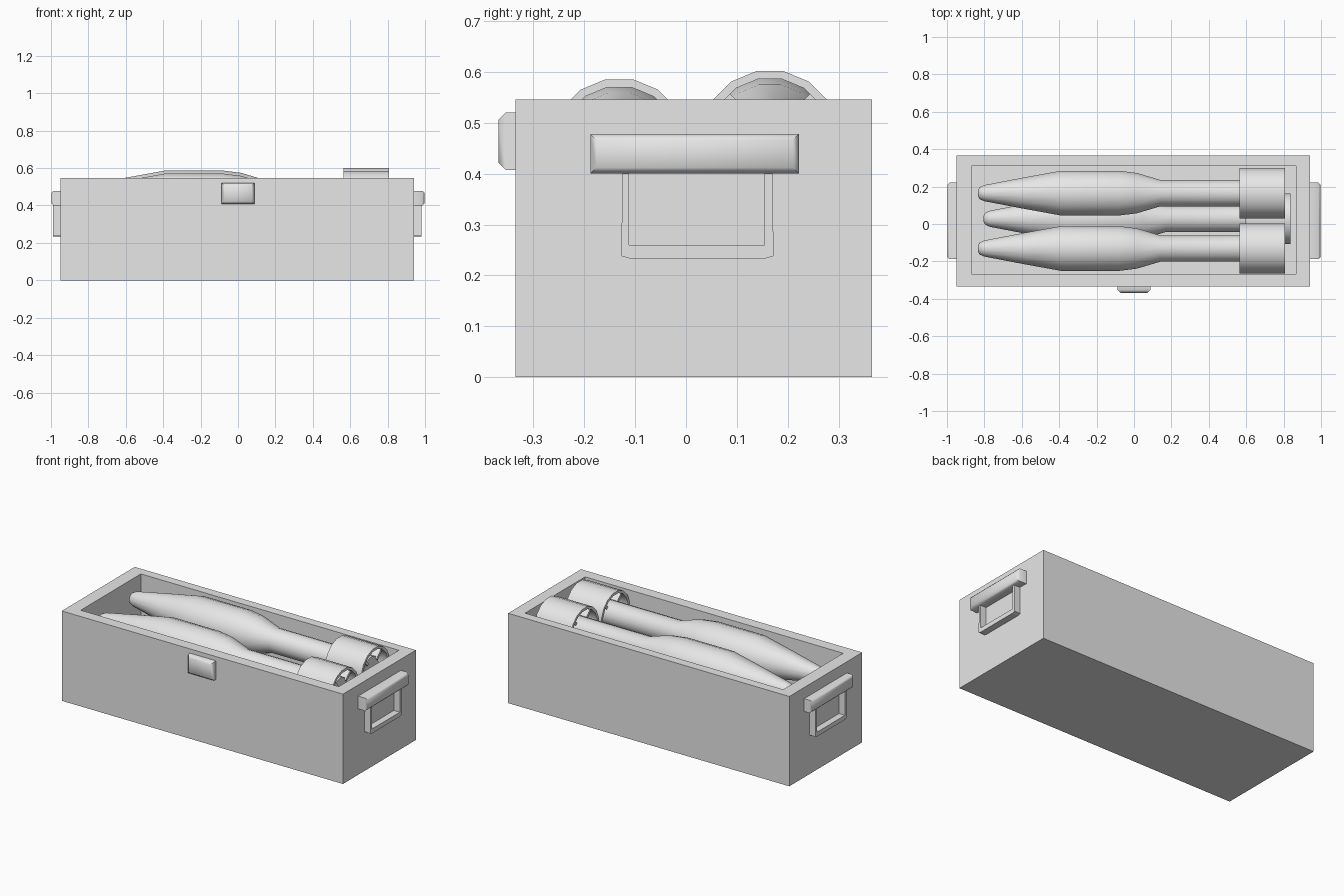
import bpy, bmesh, math
from mathutils import Matrix, Vector

cube = bpy.data.objects.get("Cube")
if cube:
    bpy.data.objects.remove(cube, do_unlink=True)

grey = bpy.data.materials.new("plain_grey")
grey.use_nodes = True
grey.diffuse_color = (0.8, 0.8, 0.8, 1)
grey.node_tree.nodes["Principled BSDF"].inputs["Base Color"].default_value = (0.8, 0.8, 0.8, 1)


def finish(bm, name, angle=None):
    """Turn a bmesh into a named object, smooth below the given angle."""
    bmesh.ops.recalc_face_normals(bm, faces=bm.faces)
    mesh = bpy.data.meshes.new(name)
    bm.to_mesh(mesh)
    bm.free()
    mesh.materials.append(grey)
    ob = bpy.data.objects.new(name, mesh)
    bpy.context.collection.objects.link(ob)
    if angle:
        bpy.ops.object.select_all(action='DESELECT')
        ob.select_set(True)
        bpy.context.view_layer.objects.active = ob
        bpy.ops.object.shade_smooth_by_angle(angle=math.radians(angle))
    return ob


def add_box(bm, lo, hi):
    lo, hi = Vector(lo), Vector(hi)
    matrix = Matrix.Translation((lo + hi) / 2) @ Matrix.Diagonal((*(hi - lo), 1))
    return bmesh.ops.create_cube(bm, size=1, matrix=matrix)["verts"]


def bevelled_plate(name, lo, hi, outward, width):
    """Block whose outward face has rounded-off edges."""
    bm = bmesh.new()
    add_box(bm, lo, hi)
    bm.normal_update()
    outer = max(bm.faces, key=lambda f: f.normal.dot(Vector(outward)))
    bmesh.ops.bevel(bm, geom=list(outer.edges), offset=width, segments=1, affect='EDGES')
    return finish(bm, name, 50)


def lathe(bm, profile, closed=False, sides=16):
    """Revolve (x, radius) points about the x axis."""
    rings = []
    for x, r in profile:
        rings.append([bm.verts.new((x, r * math.sin(a), r * math.cos(a)))
                      for a in (math.tau * (i + 0.5) / sides for i in range(sides))])
    pairs = list(zip(rings, rings[1:]))
    if closed:
        pairs.append((rings[-1], rings[0]))
    else:
        bm.faces.new(rings[0])
        bm.faces.new(rings[-1])
    for a, b in pairs:
        for i in range(sides):
            j = (i + 1) % sides
            bm.faces.new((a[i], a[j], b[j], b[i]))


# Open crate: inset the top and sink it to the floor
bm = bmesh.new()
add_box(bm, (-0.95, -0.335, 0), (0.94, 0.365, 0.546))
bm.normal_update()
top = max(bm.faces, key=lambda f: f.normal.z)
bmesh.ops.inset_region(bm, faces=[top], thickness=0.07)
for v in top.verts:
    v.co.x = 0.865 if v.co.x > 0 else -0.87
    v.co.y = 0.31 if v.co.y > 0 else -0.267
well = bmesh.ops.extrude_discrete_faces(bm, faces=[top])["faces"][0]
for v in well.verts:
    v.co.z = 0.08
finish(bm, "crate")

# Front latch
bevelled_plate("latch", (-0.087, -0.368, 0.407), (0.087, -0.33, 0.52), (0, -1, 0), 0.014)

# Carry handles at both ends
for side, label in ((1, "left"), (-1, "right")):
    wall = 0.94 if side > 0 else 0.95
    xs = sorted((side * (wall - 0.005), side * 0.998))
    bevelled_plate(label + "_handle_bar", (xs[0], -0.188, 0.4), (xs[1], 0.222, 0.478),
                   (side, 0, 0), 0.012)
    bm = bmesh.new()
    outer = [(-0.125, 0.41), (-0.127, 0.238), (-0.11, 0.233),
             (0.155, 0.233), (0.172, 0.238), (0.17, 0.41)]
    inner = [(-0.112, 0.41), (-0.112, 0.26), (-0.11, 0.26),
             (0.152, 0.26), (0.154, 0.26), (0.154, 0.41)]
    near, far = [[[bm.verts.new((x, y, z)) for y, z in path] for path in (outer, inner)]
                 for x in (side * wall, side * (wall + 0.04))]
    for i in range(5):
        quad = (near[0][i], near[0][i + 1], near[1][i + 1], near[1][i])
        bm.faces.new(quad)
        bm.faces.new((far[0][i], far[0][i + 1], far[1][i + 1], far[1][i]))
        for k in (0, 1):
            bm.faces.new((near[k][i], near[k][i + 1], far[k][i + 1], far[k][i]))
    finish(bm, label + "_handle_loop")

# Three finned shells: two on top, one nested beneath
body = [(-0.835, 0.015), (-0.825, 0.033), (-0.8, 0.044), (-0.6, 0.083), (-0.39, 0.122),
        (-0.08, 0.122), (0.015, 0.11), (0.14, 0.072), (0.78, 0.072)]
tube = [(0.565, 0.137), (0.808, 0.137), (0.808, 0.121), (0.565, 0.121)]
places = {"back": (0, 0.165, 0.467), "front": (0, -0.131, 0.451), "lower": (0.03, 0.028, 0.217)}
for label, spot in places.items():
    bm = bmesh.new()
    lathe(bm, body)
    shell = finish(bm, label + "_shell_body", 40)
    bm = bmesh.new()
    lathe(bm, tube, closed=True)
    ring = finish(bm, label + "_shell_tail_ring", 40)
    bm = bmesh.new()
    for i in range(4):
        verts = add_box(bm, (0.585, -0.008, 0.06), (0.79, 0.008, 0.126))
        bmesh.ops.rotate(bm, verts=verts, matrix=Matrix.Rotation(math.pi * (i + 0.5) / 2, 3, 'X'))
    fins = finish(bm, label + "_shell_fins")
    for part in (shell, ring, fins):
        part.location = spot
